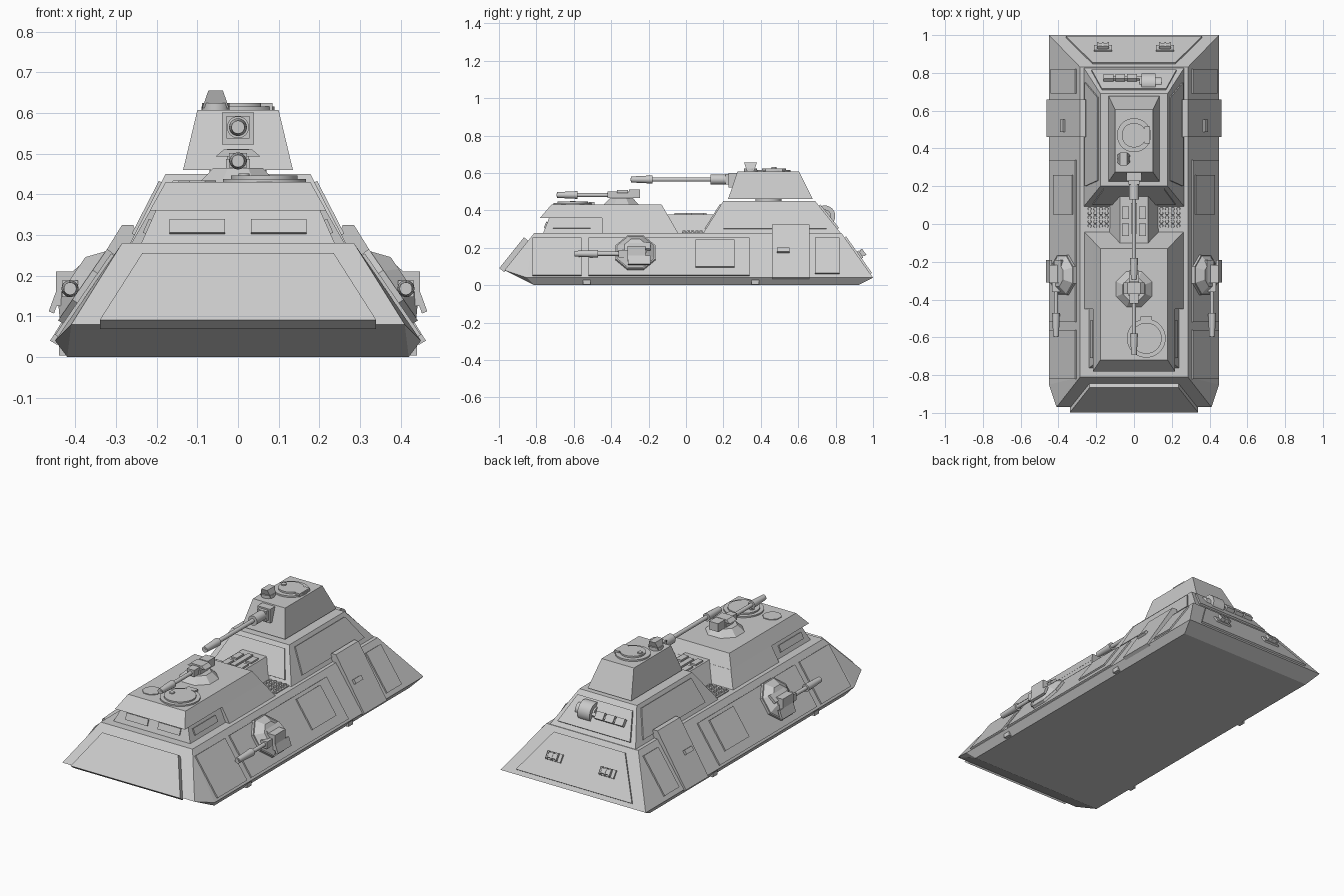
import bpy, bmesh, math
from mathutils import Vector, Matrix

if "Cube" in bpy.data.objects:
    bpy.data.objects.remove(bpy.data.objects["Cube"], do_unlink=True)

round_parts = []
SIDES = (("left", 1), ("right", -1))


def finish(name, bm):
    bmesh.ops.recalc_face_normals(bm, faces=bm.faces)
    mesh = bpy.data.meshes.new(name)
    bm.to_mesh(mesh)
    bm.free()
    ob = bpy.data.objects.new(name, mesh)
    bpy.context.collection.objects.link(ob)
    return ob


def solid(name, points):
    """Convex flat-faced block around a few corner points."""
    bm = bmesh.new()
    for p in points:
        bm.verts.new(p)
    res = bmesh.ops.convex_hull(bm, input=bm.verts)
    spare = {v for v in res["geom_interior"] + res["geom_unused"] if isinstance(v, bmesh.types.BMVert)}
    bmesh.ops.delete(bm, geom=list(spare), context="VERTS")
    bmesh.ops.dissolve_limit(bm, angle_limit=0.01, verts=bm.verts, edges=bm.edges)
    return finish(name, bm)


def rect(x, y0, y1, z):
    return [(s * x, y, z) for s in (1, -1) for y in (y0, y1)]


def frustum(name, base, top):
    return solid(name, rect(*base) + rect(*top))


def box(name, c, size, rot=None):
    bm = bmesh.new()
    m = Matrix.Translation(c) @ (rot or Matrix()) @ Matrix.Diagonal((*size, 1))
    bmesh.ops.create_cube(bm, size=1, matrix=m)
    return finish(name, bm)


def tube(name, a, b, r1, r2=None, n=24):
    """Cylinder or cone running from point a to point b."""
    a, b = Vector(a), Vector(b)
    turn = (b - a).to_track_quat("Z", "Y").to_matrix().to_4x4()
    m = Matrix.Translation((a + b) / 2) @ turn @ Matrix.Rotation(math.pi / n, 4, "Z")
    bm = bmesh.new()
    bmesh.ops.create_cone(bm, cap_ends=True, segments=n, radius1=r1,
                          radius2=r1 if r2 is None else r2, depth=(b - a).length, matrix=m)
    ob = finish(name, bm)
    if n > 8:
        round_parts.append(ob)
    return ob


def panel(name, corners, normal, t):
    """Raised plate on a sloping face."""
    n = Vector(normal).normalized() * t
    pts = [Vector(c) for c in corners]
    return solid(name, [p - n * 0.2 for p in pts] + [p + n for p in pts])


def gun(name, x, z, back, step, front, r):
    """Barrel pointing forward with a flared muzzle."""
    tube(name + "_barrel", (x, back, z), (x, step, z), r)
    tube(name + "_muzzle", (x, step + .01, z), (x, front, z), r * 1.9, r * 1.4)
    tube(name + "_bore", (x, front + .01, z), (x, front - .002, z), r * .8)


# Hull
solid("hull", rect(.42, -.81, .92, 0) + rect(.45, -.85, 1, .04)
      + [(s * .41, -.97, .08) for s in (1, -1)] + rect(.285, -.81, .83, .28))


def fx(z):
    return .45 - (z - .04) * .6875


def fy(z):
    return -.97 + (z - .08) * .8


def ry(z):
    return 1 - (z - .04) * .708


panel("front_armour", [(s * x, fy(z), z) for s in (1, -1) for x, z in ((.34, .073), (.235, .238))],
      (0, -1, .8), .029)
panel("rear_armour", [(s * x, ry(z), z) for s in (1, -1) for x, z in ((.36, .06), (.22, .255))],
      (0, 1, .708), .01)

# Side armour, doors and grilles
for side, s in SIDES:
    out = (s, 0, .6875)

    def plate(name, y0, y1, z0, z1, t):
        panel(f"{side}_{name}", [(s * fx(z), y, z) for y in (y0, y1) for z in (z0, z1)], out, t)

    plate("front_side_armour", -.82, -.56, .05, .25, .008)
    plate("middle_side_armour", -.52, .34, .05, .25, .008)
    plate("rear_side_armour", .69, .82, .06, .25, .008)
    plate("access_panel", .05, .26, .09, .235, .016)
    section = ((.24, .28), (.258, .325), (.285, .325), (.462, .04), (.445, .03))
    solid(f"{side}_door", [(s * x, y, z) for x, z in section for y in (.46, .66)])
    for y in (-.53, .37):
        box(f"{side}_skid", (s * .425, y, .018), (.03, .04, .03))
    tilt = Matrix.Rotation(s * math.atan(1 / .6875), 4, "Y")
    box(f"{side}_door_handle", (s * .376, .52, .185), (.025, .065, .02), tilt)

    # Grille beside the engine cover
    box(f"{side}_grille", (s * .19, .035, .281), (.125, .115, .008))
    for i in range(4):
        for j in range(5):
            x, y = s * (.145 + i * .03), -.01 + j * .0225
            tube(f"{side}_grille_cell", (x, y, .28), (x, y, .292), .012, .009, 6)

    # Side gun on an eight-sided mount
    n = Vector(out).normalized()
    c = Vector((s * fx(.165), -.27, .165))
    tube(f"{side}_mount", c - n * .01, c + n * .022, .115, n=8)
    tube(f"{side}_mount_cap", c + n * .022, c + n * .055, .108, .065, 8)
    gx = s * .413
    box(f"{side}_gun_body", (gx, -.265, .168), (.07, .095, .085))
    box(f"{side}_gun_neck", (gx, -.33, .168), (.04, .06, .04))
    for k in (-1, 1):
        off = Vector((-.6875 * s, 0, 1)).normalized() * k * .045
        shield_tilt = Matrix.Rotation(-s * (.6 + k * .25), 4, "Y")
        box(f"{side}_gun_shield", Vector((s * .425, -.25, .17)) + off, (.014, .12, .05), shield_tilt)
    gun(f"{side}_gun", gx, .168, -.3, -.48, -.595, .011)

    # Rear lamps
    lx, lz = s * .165, .155
    back = Vector((0, 1, .708)).normalized()
    lean = Matrix.Rotation(-math.atan(1 / .708), 4, "X")
    lc = Vector((lx, ry(lz), lz)) + back * .014
    box(f"{side}_lamp_frame", lc, (.095, .045, .012), lean)
    box(f"{side}_lamp", lc + back * .013, (.05, .028, .025), lean)
    for k in (-1, 0, 1):
        box(f"{side}_lamp_guard", lc + back * .02 + Vector((k * .028, 0, 0)), (.008, .04, .015), lean)

# Front superstructure with overhanging roof
frustum("cabin_front", (.24, -.765, -.4, .275), (.2, -.73, -.4, .365))
frustum("cabin_rear", (.265, -.45, -.04, .275), (.215, -.45, -.09, .362))
solid("cabin_roof", rect(.217, -.78, -.09, .36) + rect(.178, -.72, -.13, .43))
for side, s in SIDES:
    panel(side + "_front_window", [(s * x, -.765 + (z - .275) * .39, z) for x in (.032, .168) for z in (.303, .337)],
          (0, -1, .39), .007)
    panel(side + "_side_window", [(s * (.24 - (z - .275) * .44), y, z) for y in (-.71, -.51) for z in (.303, .337)],
          (s, 0, .44), .007)

# Cabin hatch and plate
tube("cabin_hatch_ring", (.065, -.605, .425), (.065, -.605, .438), .103, n=32)
tube("cabin_hatch", (.065, -.605, .435), (.065, -.605, .446), .082, n=32)
tube("cabin_hatch_knob", (.015, -.605, .44), (.015, -.605, .451), .014)
box("cabin_hatch_hinge", (.065, -.505, .436), (.06, .03, .016))
tube("cabin_roof_plate", (-.1, -.62, .425), (-.1, -.62, .434), .05, n=8)

# Roof gun
tube("roof_gun_base", (0, -.345, .425), (0, -.345, .465), .108, .065, 8)
box("roof_gun_pivot", (0, -.345, .472), (.06, .07, .03))
box("roof_gun_body", (0, -.34, .484), (.045, .16, .036))
box("roof_gun_grip", (0, -.275, .488), (.055, .06, .046))
solid("roof_gun_shield", [(x, y, z) for x, z in ((-.055, .493), (.055, .493), (.035, .51), (-.035, .51))
                          for y in (-.37, -.31)])
gun("roof_gun", 0, .482, -.4, -.59, -.69, .011)

# Engine cover between the two superstructures
solid("engine_cover", rect(.132, -.12, .2, .275) + rect(.075, -.12, .2, .378))
box("engine_cover_rib", (0, .03, .381), (.03, .16, .012))
for side, s in SIDES:
    for y in (-.03, .06):
        box(side + "_engine_vent", (s * .045, y, .381), (.035, .065, .012))

# Rear superstructure and its raised plates
frustum("rear_deck", (.268, .09, .83, .275), (.178, .2, .69, .45))


def deck(s, y, z):
    return Vector((s * (.268 - (z - .275) * .514), y, z))


for side, s in SIDES:
    panel(side + "_deck_plate", [deck(s, .2, .3), deck(s, .23, .43), deck(s, .67, .43), deck(s, .75, .3)],
          (s, 0, .514), .007)
panel("deck_front_plate", [(s * x, .09 + (z - .275) * .629, z) for s in (1, -1) for x, z in ((.22, .3), (.16, .43))],
      (0, -1, .629), .007)


def deck_rear(x, z):
    return Vector((x, .83 - (z - .275) * .8, z))


panel("deck_rear_frame", [deck_rear(s * x, z) for s in (1, -1) for x, z in ((.225, .3), (.17, .425))],
      (0, 1, .8), .01)

# Rear drum and stowage boxes
tube("rear_drum", (.04, .742, .37), (.115, .742, .37), .056, n=28)
tube("rear_drum_cap", (.03, .742, .37), (.145, .742, .37), .034)
stow_lean = Matrix.Rotation(-math.atan(1 / .8), 4, "X")
for i in range(3):
    box("rear_stowage", deck_rear(-.135 + i * .062, .365) + Vector((0, .012, .01)), (.052, .04, .03), stow_lean)
box("rear_stowage_rail", deck_rear(-.05, .365) + Vector((0, .01, .008)), (.19, .018, .02), stow_lean)

# Turret
tube("turret_ring", (0, .44, .445), (0, .44, .47), .07, n=32)
frustum("turret", (.135, .225, .678, .46), (.1, .275, .605, .607))
tube("turret_hatch_ring", (0, .47, .6), (0, .47, .616), .09, n=32)
tube("turret_hatch", (0, .47, .61), (0, .47, .625), .065, n=32)
tube("turret_hatch_knob", (-.045, .47, .62), (-.045, .47, .632), .013)
box("turret_hatch_hinge", (.07, .47, .615), (.03, .09, .02))
tube("periscope_base", (-.055, .345, .6), (-.055, .345, .625), .034)
solid("periscope", [(-.055 + x, .345 + y, z) for sx in (1, -1) for sy in (1, -1)
                    for x, y, z in ((sx * .033, sy * .02, .612), (sx * .018, sy * .034, .655))])

# Main gun
box("gun_mantlet", (0, .258, .562), (.078, .06, .078))
box("gun_mantlet_front", (0, .235, .565), (.056, .05, .056))
tube("main_gun_sleeve", (0, .25, .565), (0, .13, .565), .027)
gun("main_gun", 0, .565, .15, -.19, -.295, .0115)

for ob in bpy.context.selected_objects:
    ob.select_set(False)
for ob in round_parts:
    ob.select_set(True)
bpy.context.view_layer.objects.active = round_parts[0]
bpy.ops.object.shade_smooth_by_angle(angle=math.radians(35))
